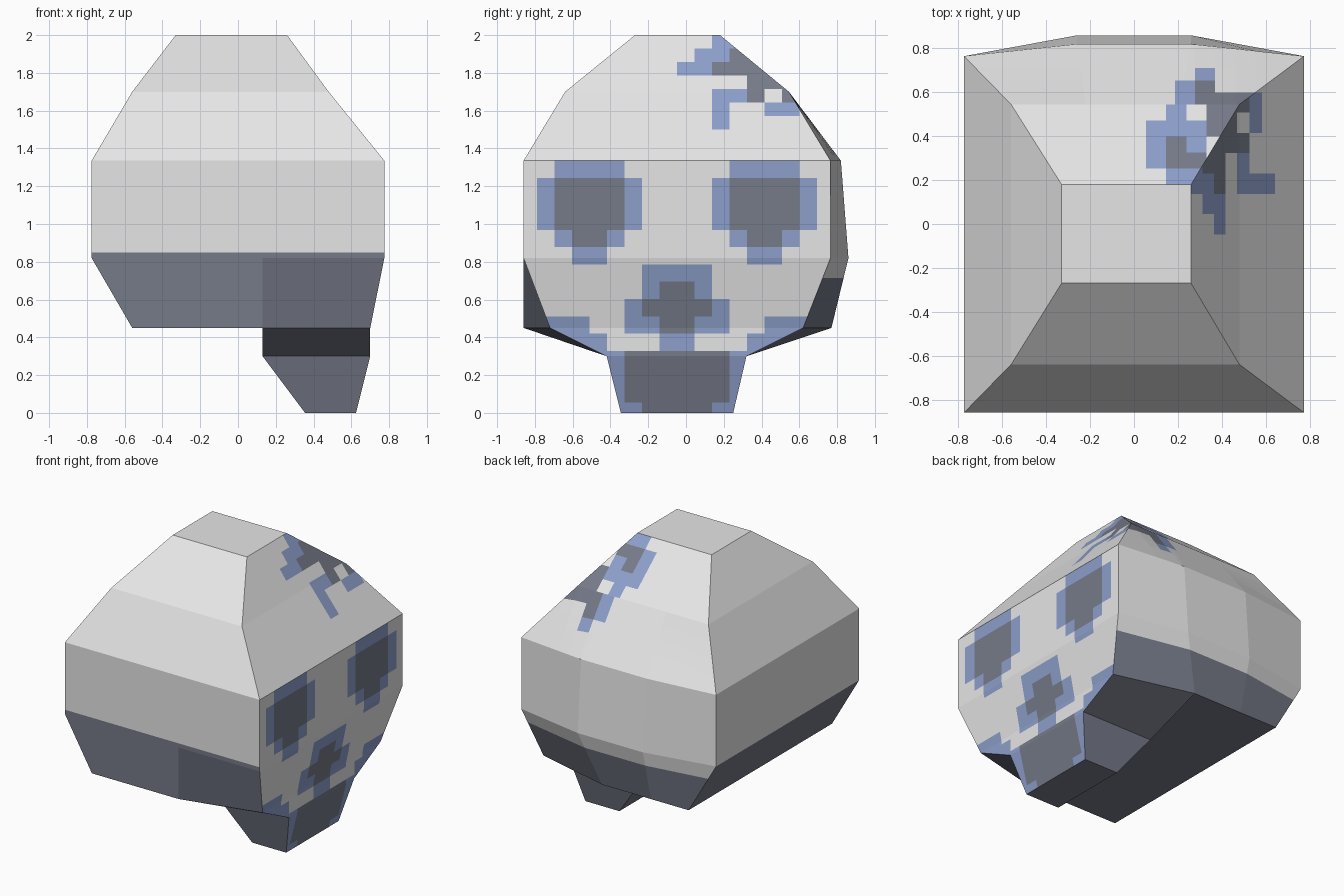
import bpy, bmesh
from mathutils import Vector

if "Cube" in bpy.data.objects:
    bpy.data.objects.remove(bpy.data.objects["Cube"])

BONE, SLATE, BLUE = 0, 1, 2
CODE = {'.': BONE, 'D': SLATE, 'B': BLUE}
materials = []
for name, col in (("bone_white", (0.79, 0.79, 0.79)),
                  ("dark_slate", (0.18, 0.196, 0.248)),
                  ("dusty_blue", (0.264, 0.343, 0.588))):
    m = bpy.data.materials.new(name)
    m.diffuse_color = (*col, 1)
    m.use_nodes = True
    m.node_tree.nodes["Principled BSDF"].inputs["Base Color"].default_value = m.diffuse_color
    materials.append(m)

# sides of the head, stored on each face
LEFT, FACE, RIGHT, BACK, TOP, UNDER = range(6)


def loft(bm, rings, sides):
    """Join rings (top to bottom, anticlockwise) and tag each column with its side."""
    tag = bm.faces.layers.int.new("side")
    loops = [[bm.verts.new(p) for p in r] for r in rings]
    for up, low in zip(loops, loops[1:]):
        for i, s in enumerate(sides):
            j = (i + 1) % len(sides)
            bm.faces.new((low[i], low[j], up[j], up[i]))[tag] = s
    return tag, loops


def cut(bm, faces_of, axis, value):
    """Split the chosen faces along one grid line."""
    faces = faces_of()
    geom = set(faces)
    for f in faces:
        geom.update(f.edges)
        geom.update(f.verts)
    co, no = Vector((0, 0, 0)), Vector((0, 0, 0))
    co[axis], no[axis] = value, 1
    bmesh.ops.bisect_plane(bm, geom=list(geom), dist=1e-5, plane_co=co, plane_no=no)


def paint(bm, tag, side, z_range, u, u0, du, v, v0, dv, rows, mirror=False):
    """Cut a block pattern into one side and colour each block from the map."""
    def faces_of():
        return [f for f in bm.faces if f[tag] == side
                and z_range[0] < f.calc_center_median().z < z_range[1]]
    n = len(rows[0])
    for i in range(-n if mirror else 0, n + 1):
        cut(bm, faces_of, u, u0 + i * du)
    for i in range(len(rows) + 1):
        cut(bm, faces_of, v, v0 + i * dv)
    for f in faces_of():
        c = f.calc_center_median()
        a, b = (c[u] - u0) / du, (c[v] - v0) / dv
        a = abs(a) if mirror else a
        if 0 <= a < n and 0 <= b < len(rows):
            f.material_index = CODE[rows[int(b)][int(a)]]


def finish(bm, name):
    me = bpy.data.meshes.new(name)
    bm.to_mesh(me)
    bm.free()
    for m in materials:
        me.materials.append(m)
    bpy.context.collection.objects.link(bpy.data.objects.new(name, me))


# eye sockets, nose, cheeks and teeth: half a face, from the middle outwards
FACE_MAP = ["...BBBB..",
            "..BDDDDB.", "..BDDDDB.", "..BDDDDB.",
            "...BDDB..",
            "....BB...",
            "BB.......",
            "DB.......",
            "DDB......",
            "DBB..BBBB",
            "B...BBBBB",
            "DDDBBBBBB", "DDDBBBBBB", "DDDBBBBBB",
            "DDBBBBBBB", "DDBBBBBBB"]
MID, CELL = -0.0475, 0.0925


def paint_face(bm, tag):
    paint(bm, tag, FACE, (-1, 1.33), 1, MID, CELL, 2, 1.335, -0.0915, FACE_MAP, True)


def head_ring(z, x0, x1, y0, y1, bulge, xm, xa, xb, f0=None, f1=None):
    f0 = y0 if f0 is None else f0
    f1 = y1 if f1 is None else f1
    return [(x0, y0, z), (xm, y0, z), (x1, f0, z), (x1, f1, z),
            (xa, bulge, z), (xb, bulge, z), (x0, y1, z)]


# cranium
bm = bmesh.new()
tag, loops = loft(bm, [
    head_ring(2.00, -0.33, 0.26, -0.27, 0.18, 0.18, 0.06, 0.09, -0.14),
    head_ring(1.70, -0.56, 0.48, -0.64, 0.545, 0.545, 0.13, 0.20, -0.22),
    head_ring(1.335, -0.775, 0.775, -0.86, 0.765, 0.82, 0.13, 0.26, -0.26),
    head_ring(0.82, -0.775, 0.775, -0.86, 0.765, 0.86, 0.13, 0.26, -0.26),
    head_ring(0.45, -0.56, 0.70, -0.86, 0.77, 0.77, 0.13, 0.13, -0.26, -0.72, 0.62),
], [LEFT, LEFT, FACE, RIGHT, RIGHT, RIGHT, BACK])
bm.faces.new(loops[0])[tag] = TOP
base = loops[-1]
bm.faces.new([base[i] for i in (6, 5, 4, 1, 0)])[tag] = UNDER

# dark band round the bottom of the cranium
limits = {LEFT: 0.85, RIGHT: 0.715, BACK: 0.82, UNDER: 1}
for side in (LEFT, RIGHT):
    cut(bm, lambda: [f for f in bm.faces if f[tag] == side], 2, limits[side])
for f in bm.faces:
    if f.calc_center_median().z < limits.get(f[tag], -1):
        f.material_index = SLATE
paint_face(bm, tag)

# crack across the upper corner of the skull
paint(bm, tag, FACE, (1.34, 2), 1, MID, CELL, 2, 2.0, -0.0715,
      ["..BB...", ".BBDDDD", "BBDDDDD", "....DDD", "..BBD.D", "..B..BB", "..B...."])
paint(bm, tag, RIGHT, (1.701, 2), 0, 0.055, 0.092, 1, 0.18, 0.073,
      [".BB..", "BDD..", "BDB..", "BBBDD", ".B.DD"])
paint(bm, tag, RIGHT, (1.34, 1.699), 0, 0.186, 0.092, 1, 0.545, 0.055,
      ["BDDD", "BD..", ".B.."])
finish(bm, "cranium")

# jaw, with the sloping cheek undersides that join it to the cranium
bm = bmesh.new()
tag, loops = loft(bm, [
    [(0.13, -0.86, 0.45), (0.70, -0.72, 0.45), (0.70, 0.62, 0.45), (0.13, 0.77, 0.45)],
    [(0.13, -0.42, 0.30), (0.70, -0.42, 0.30), (0.70, 0.32, 0.30), (0.13, 0.32, 0.30)],
    [(0.355, -0.345, 0), (0.625, -0.345, 0), (0.625, 0.25, 0), (0.355, 0.25, 0)],
], [LEFT, FACE, RIGHT, BACK])
bm.faces.new(loops[-1][::-1])[tag] = UNDER
for f in bm.faces:
    f.material_index = SLATE
paint_face(bm, tag)
finish(bm, "jaw")
